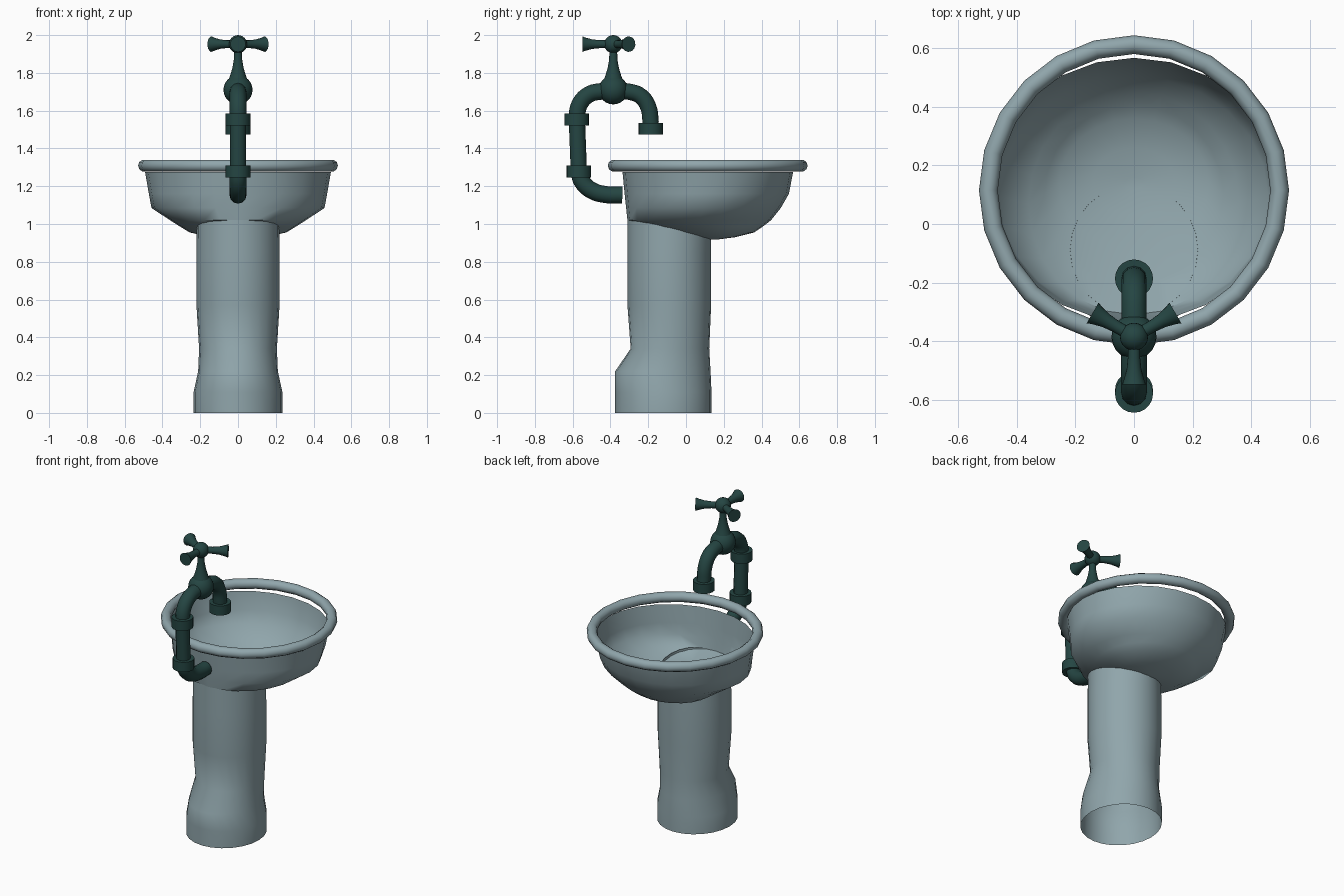
import bpy, bmesh, math
from mathutils import Vector

if "Cube" in bpy.data.objects:
    bpy.data.objects.remove(bpy.data.objects["Cube"])


def material(name, rgb):
    m = bpy.data.materials.new(name)
    m.diffuse_color = (*rgb, 1)
    m.use_nodes = True
    m.node_tree.nodes["Principled BSDF"].inputs["Base Color"].default_value = m.diffuse_color
    return m


STONE = material("pale_ceramic", (0.28, 0.38, 0.41))
IRON = material("dark_green_iron", (0.018, 0.06, 0.055))


def finish(ob, mat, angle=35):
    ob.data.materials.append(mat)
    bpy.ops.object.select_all(action='DESELECT')
    ob.select_set(True)
    bpy.context.view_layer.objects.active = ob
    if ob.type == 'MESH':
        bpy.ops.object.shade_smooth_by_angle(angle=math.radians(angle))
    return ob


def loft(name, rings, mat, cap_first=False, cap_last=False, angle=35):
    """Skin a list of rings of points."""
    bm = bmesh.new()
    loops = [[bm.verts.new(p) for p in r] for r in rings]
    n = len(rings[0])
    for a, b in zip(loops, loops[1:]):
        for i in range(n):
            j = (i + 1) % n
            bm.faces.new((a[i], a[j], b[j], b[i]))
    if cap_first:
        bm.faces.new(loops[0][::-1])
    if cap_last:
        bm.faces.new(loops[-1])
    bmesh.ops.recalc_face_normals(bm, faces=bm.faces)
    me = bpy.data.meshes.new(name)
    bm.to_mesh(me)
    bm.free()
    ob = bpy.data.objects.new(name, me)
    bpy.context.collection.objects.link(ob)
    return finish(ob, mat, angle)


def oval(z, front, back, half, n=24):
    """Oval ring given its front y, back y and half width."""
    cy, ry = (front + back) / 2, (back - front) / 2
    return [(half * math.sin(2 * math.pi * i / n),
             cy + ry * math.cos(2 * math.pi * i / n), z) for i in range(n)]


def lathe(name, base, axis, profile, mat, n=20):
    """Turn (radius, distance) pairs around an axis from a base point."""
    q = Vector((0, 0, 1)).rotation_difference(Vector(axis))
    rings = [[Vector(base) + q @ Vector((r * math.cos(2 * math.pi * i / n),
                                         r * math.sin(2 * math.pi * i / n), d))
              for i in range(n)] for r, d in profile]
    return loft(name, rings, mat, True, True)


def pipe(name, pts, radius, mat):
    """Round pipe through (y, z) points in the x = 0 plane."""
    cu = bpy.data.curves.new(name, 'CURVE')
    cu.dimensions = '3D'
    cu.bevel_depth = radius
    cu.bevel_resolution = 4
    cu.resolution_u = 5
    cu.use_fill_caps = True
    sp = cu.splines.new('BEZIER')
    sp.bezier_points.add(len(pts) - 1)
    for bp, (y, z) in zip(sp.bezier_points, pts):
        bp.co = (0, y, z)
        bp.handle_left_type = bp.handle_right_type = 'AUTO'
    ob = bpy.data.objects.new(name, cu)
    bpy.context.collection.objects.link(ob)
    finish(ob, mat)
    bpy.ops.object.convert(target='MESH')
    bpy.ops.object.shade_smooth_by_angle(angle=math.radians(45))


def ball(name, loc, r, mat):
    bpy.ops.mesh.primitive_uv_sphere_add(segments=20, ring_count=12, radius=r, location=loc)
    bpy.context.object.name = name
    finish(bpy.context.object, mat, 60)


# Pedestal: flared foot, narrow ankle, top trimmed to the sloping bowl
foot = [(0, -0.375, 0.135, 0.235), (0.11, -0.375, 0.135, 0.235),
        (0.22, -0.375, 0.13, 0.211), (0.34, -0.293, 0.123, 0.206),
        (0.57, -0.31, 0.133, 0.22), (0.85, -0.31, 0.133, 0.22)]
rings = [oval(*r) for r in foot]
rings.append([(x, y, 1.02 - (y + 0.31) * 0.22 + 0.13 * abs(x))
              for x, y, _ in oval(1, -0.31, 0.133, 0.218)])
loft("pedestal", rings, STONE, angle=50)

# Bowl: steep front wall, rounded back
bowl = [(1.275, -0.336, 0.567, 0.492), (1.16, -0.325, 0.545, 0.472),
        (1.085, -0.317, 0.502, 0.458), (1.02, -0.31, 0.45, 0.36),
        (0.985, -0.20, 0.405, 0.305), (0.955, -0.08, 0.36, 0.255),
        (0.93, 0.03, 0.26, 0.14), (0.917, 0.12, 0.16, 0.03)]
loft("bowl", [oval(*r) for r in bowl], STONE, cap_last=True, angle=50)

# Rolled rim
bpy.ops.mesh.primitive_torus_add(major_segments=24, minor_segments=10,
                                 major_radius=0.497, minor_radius=0.032,
                                 location=(0, 0.115, 1.309))
bpy.context.object.name = "rim"
finish(bpy.context.object, STONE, 45)

# Tap pipes
pipe("inlet_elbow", [(-0.337, 1.153), (-0.42, 1.155), (-0.5, 1.178),
                     (-0.55, 1.225), (-0.567, 1.28)], 0.045, IRON)
pipe("riser", [(-0.567, 1.27), (-0.578, 1.56)], 0.043, IRON)
pipe("arch", [(-0.579, 1.55), (-0.565, 1.63), (-0.515, 1.685),
              (-0.45, 1.702), (-0.385, 1.705)], 0.044, IRON)
pipe("spout", [(-0.385, 1.703), (-0.3, 1.7), (-0.24, 1.677),
               (-0.2, 1.62), (-0.186, 1.53)], 0.043, IRON)

# Collars on the pipe joints
for name, y, z in (("lower_collar", -0.567, 1.246), ("upper_collar", -0.579, 1.521)):
    lathe(name, (0, y, z), (0, 0, 1), [(0.065, 0), (0.065, 0.064)], IRON)

# Spout nozzle with a recessed mouth
lathe("nozzle", (0, -0.186, 1.5), (0, 0, 1),
      [(0.045, 0), (0.045, -0.027), (0.065, -0.027), (0.065, 0.036)], IRON)

# Valve body and stem
ball("valve_body", (0, -0.385, 1.71), 0.077, IRON)
lathe("stem", (0, -0.385, 1.75), (0, 0, 1),
      [(0.055, 0), (0.042, 0.035), (0.03, 0.075), (0.022, 0.12), (0.02, 0.18)], IRON)

# Three-armed handle with flared tips
ball("handle_hub", (0, -0.385, 1.952), 0.048, IRON)
for k in range(3):
    a = math.radians(30 + 120 * k)
    lathe(f"handle_arm_{k + 1}", (0, -0.385, 1.952), (math.cos(a), math.sin(a), 0),
          [(0.021, 0.02), (0.021, 0.07), (0.025, 0.11), (0.034, 0.145), (0.041, 0.163)],
          IRON, 16)
